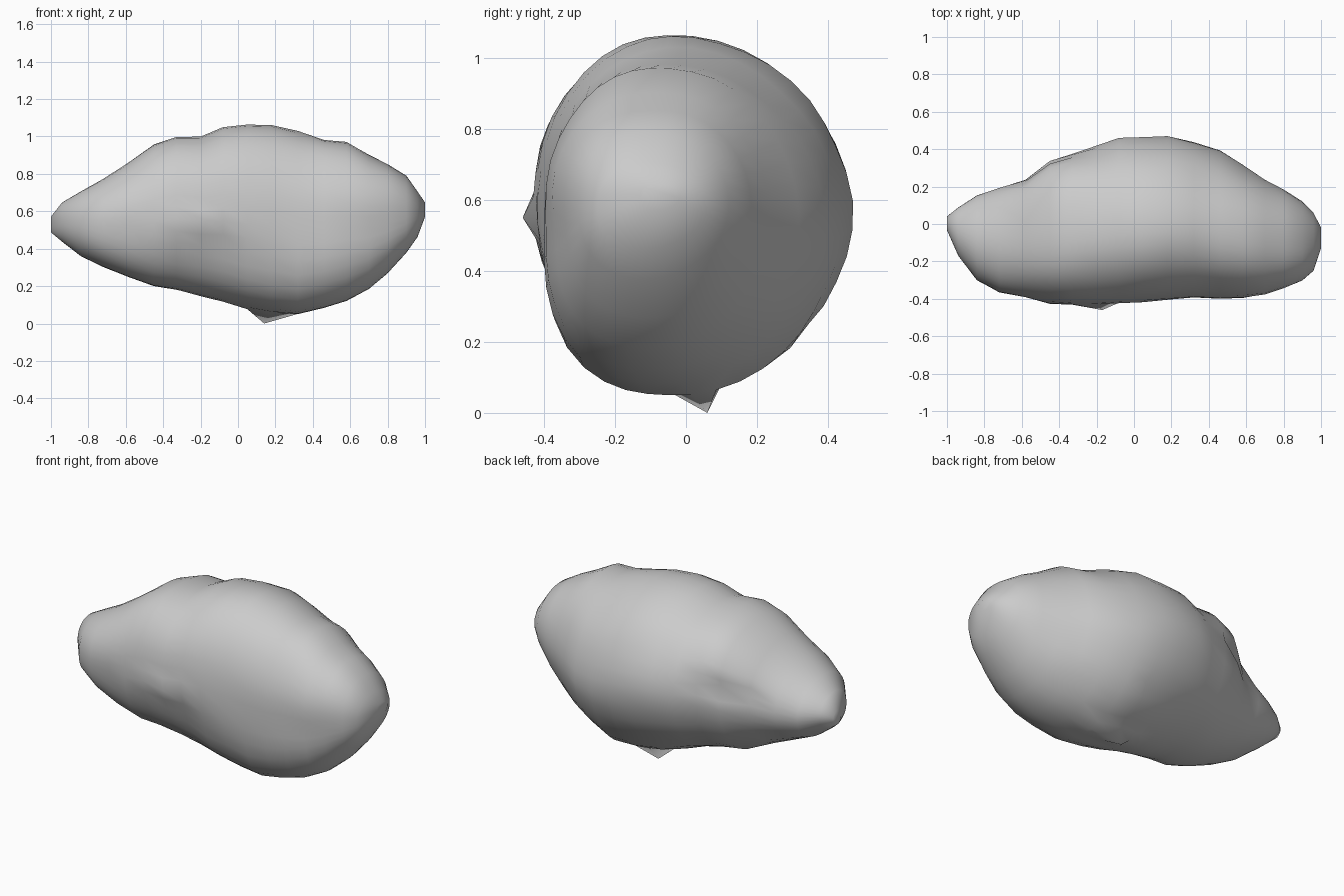
import bpy, bmesh, math
from mathutils import Vector, noise

if "Cube" in bpy.data.objects:
    bpy.data.objects.remove(bpy.data.objects["Cube"])

# Stations along the rock: x, bottom z, top z, front y, back y
STATIONS = [
    (-1.00, .49, .57, -.03, .04), (-.94, .44, .65, -.17, .09), (-.84, .36, .71, -.30, .155),
    (-.72, .30, .775, -.37, .19), (-.58, .245, .86, -.395, .235), (-.45, .195, .955, -.425, .335),
    (-.33, .18, 1.0, -.43, .375), (-.20, .15, 1.0, -.435, .42), (-.08, .115, 1.05, -.43, .462),
    (.05, .075, 1.065, -.42, .465), (.18, .055, 1.062, -.405, .468), (.32, .045, 1.03, -.395, .437),
    (.46, .085, .985, -.40, .39), (.58, .12, .97, -.40, .32), (.70, .18, .905, -.38, .24),
    (.80, .265, .855, -.345, .185), (.90, .375, .79, -.305, .12), (.96, .465, .71, -.25, .06),
    (1.00, .57, .65, -.13, -.02),
]
SIDES = 40


def bump(x, centre, width):
    return math.exp(-((x - centre) / width) ** 2)


def section(x, zb, zt, yf, yb):
    """Closed lopsided superellipse ring, with its own fullness per quadrant."""
    ring = []
    yc = (yf + yb) / 2 - .05 * (yb - yf)
    zc = zb + (zt - zb) * .5
    upper_back = 1.88 + .75 * bump(x, -.45, .2) + .35 * bump(x, .8, .2)
    lower_back = 1.85 + .15 * bump(x, -.6, .3)
    lower_front = 2.25 + .6 * bump(x, .4, .25)
    upper_front = 2.2
    for i in range(SIDES):
        a = 2 * math.pi * (i + .5) / SIDES
        c, s = math.cos(a), math.sin(a)
        if c > 0:
            n = upper_back if s > 0 else lower_back
        else:
            n = upper_front if s > 0 else lower_front
        k = (abs(c) ** n + abs(s) ** n) ** (-1 / n)   # radial superellipse
        y = yc + c * k * ((yb - yc) if c > 0 else (yc - yf))
        z = zc + s * k * ((zt - zc) if s > 0 else (zc - zb))
        ring.append(Vector((x, y, z)))
    return ring


# Rock body lofted through the stations
verts = [v for st in STATIONS for v in section(*st)]
faces = []
for r in range(len(STATIONS) - 1):
    for i in range(SIDES):
        j = (i + 1) % SIDES
        a, b = r * SIDES, (r + 1) * SIDES
        faces.append((a + i, a + j, b + j, b + i))
faces.append(tuple(reversed(range(SIDES))))
last = (len(STATIONS) - 1) * SIDES
faces.append(tuple(range(last, last + SIDES)))

# Broad dents, a small pit at the back, and gentle surface unevenness
DENTS = [((-.12, -.40, .36), .18, -.03), ((.66, -.36, .5), .10, -.015), ((-.64, -.37, .45), .10, -.012)]
for v in verts:
    out = Vector((0, v.y, v.z - .55)).normalized()
    shift = .009 * noise.noise(v * 5)
    for centre, radius, amount in DENTS:
        shift += amount * math.exp(-((v - Vector(centre)).length / radius) ** 2)
    v += out * shift

# Small pointed nibs on the underside, front and lower back, and the back pit
for tip in [(.14, .06, 0), (-.17, -.46, .55), (.2, .345, .25), (-.43, .29, .68)]:
    tip = Vector(tip)
    min(verts, key=lambda v: (v - tip).length)[:] = tip

mesh = bpy.data.meshes.new("rock")
mesh.from_pydata([tuple(v) for v in verts], [], faces)
rock = bpy.data.objects.new("rock", mesh)
bpy.context.collection.objects.link(rock)

# Consistent outward faces and smooth shading
bm = bmesh.new()
bm.from_mesh(mesh)
bmesh.ops.recalc_face_normals(bm, faces=bm.faces)
bm.to_mesh(mesh)
bm.free()
for p in mesh.polygons:
    p.use_smooth = True
